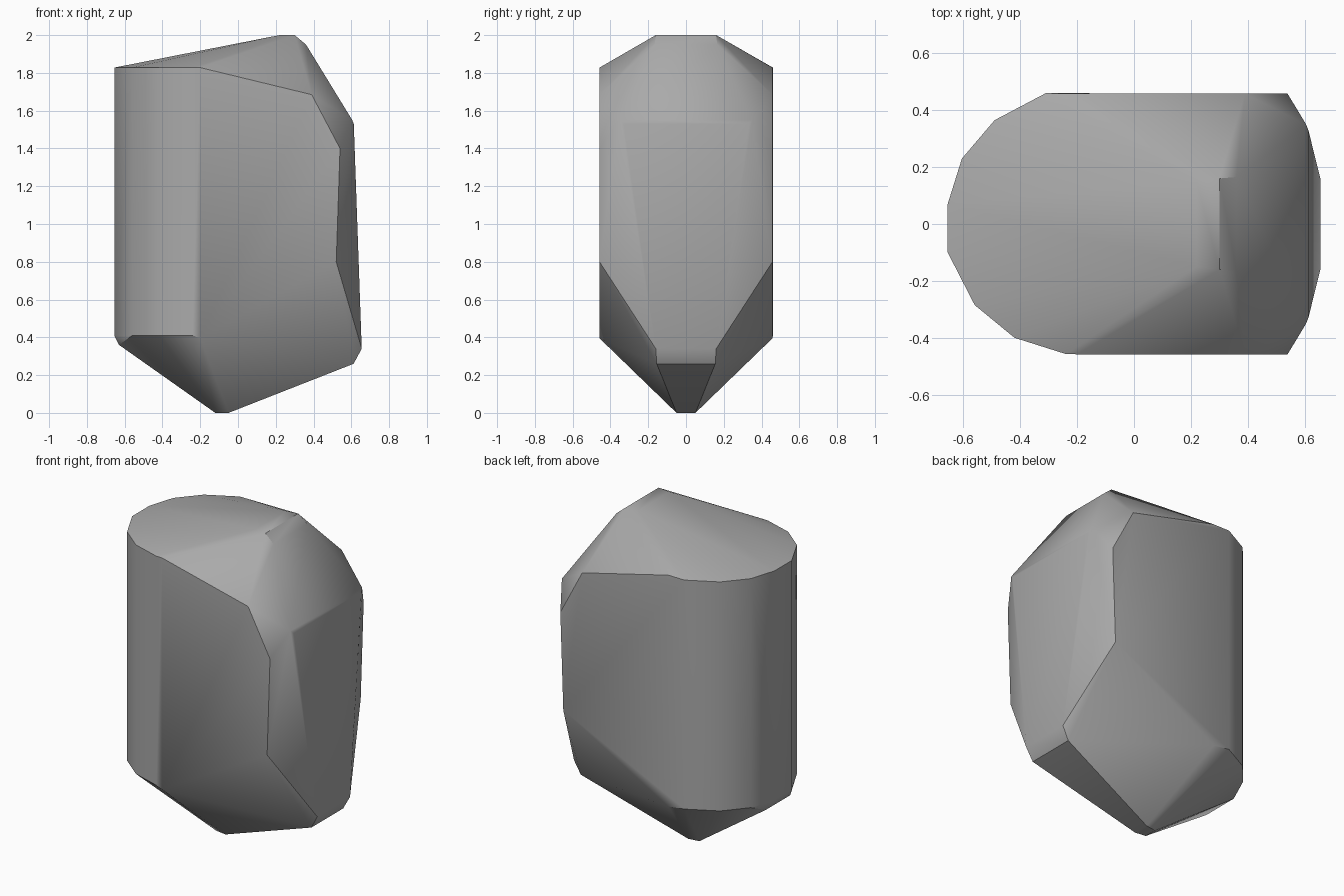
import bpy, bmesh, math

cube = bpy.data.objects.get("Cube")
if cube:
    bpy.data.objects.remove(cube)

# Stone colour
stone = bpy.data.materials.new("stone grey")
stone.use_nodes = True
grey = (0.4, 0.4, 0.4, 1)
stone.diffuse_color = grey
stone.node_tree.nodes["Principled BSDF"].inputs["Base Color"].default_value = grey

# Rounded end of the boulder: upright edges in plan
rounded_end = [(-0.31, 0.46), (-0.49, 0.365), (-0.605, 0.23), (-0.655, 0.07),
               (-0.655, -0.1), (-0.56, -0.285), (-0.42, -0.4), (-0.24, -0.457)]
points = []
for x, y in rounded_end:
    points += [(x, y, 0.41), (x, y, 1.828)]

# Mirrored corners: crown, shoulders, flat sides, chipped nose and foot
half = [(0.22, 0.15, 2.0), (0.3, 0.16, 2.0), (0.36, 0.165, 1.95),
        (0.605, 0.35, 1.55), (0.613, 0.33, 1.53),
        (-0.2, 0.458, 1.828), (0.39, 0.458, 1.685), (0.54, 0.458, 1.4),
        (0.52, 0.458, 0.8), (-0.2, 0.458, 0.395),
        (0.655, 0.16, 0.34), (0.612, 0.155, 0.26),
        (-0.05, 0.05, 0.0), (-0.12, 0.04, 0.0), (-0.63, 0.12, 0.36)]
for x, y, z in half:
    points += [(x, y, z), (x, -y, z)]

# Wrap the corners into one faceted stone
bm = bmesh.new()
for p in points:
    bm.verts.new(p)
hull = bmesh.ops.convex_hull(bm, input=bm.verts)
loose = [v for v in bm.verts if not v.link_faces]
bmesh.ops.delete(bm, geom=loose, context='VERTS')
bmesh.ops.dissolve_limit(bm, angle_limit=math.radians(1),
                         verts=bm.verts, edges=bm.edges)
bmesh.ops.recalc_face_normals(bm, faces=bm.faces)
mesh = bpy.data.meshes.new("boulder")
bm.to_mesh(mesh)
bm.free()
mesh.materials.append(stone)
boulder = bpy.data.objects.new("boulder", mesh)
bpy.context.collection.objects.link(boulder)

# Soft shading across gentle bends, crisp sharp edges
bpy.ops.object.select_all(action='DESELECT')
boulder.select_set(True)
bpy.context.view_layer.objects.active = boulder
bpy.ops.object.shade_smooth_by_angle(angle=math.radians(32))
